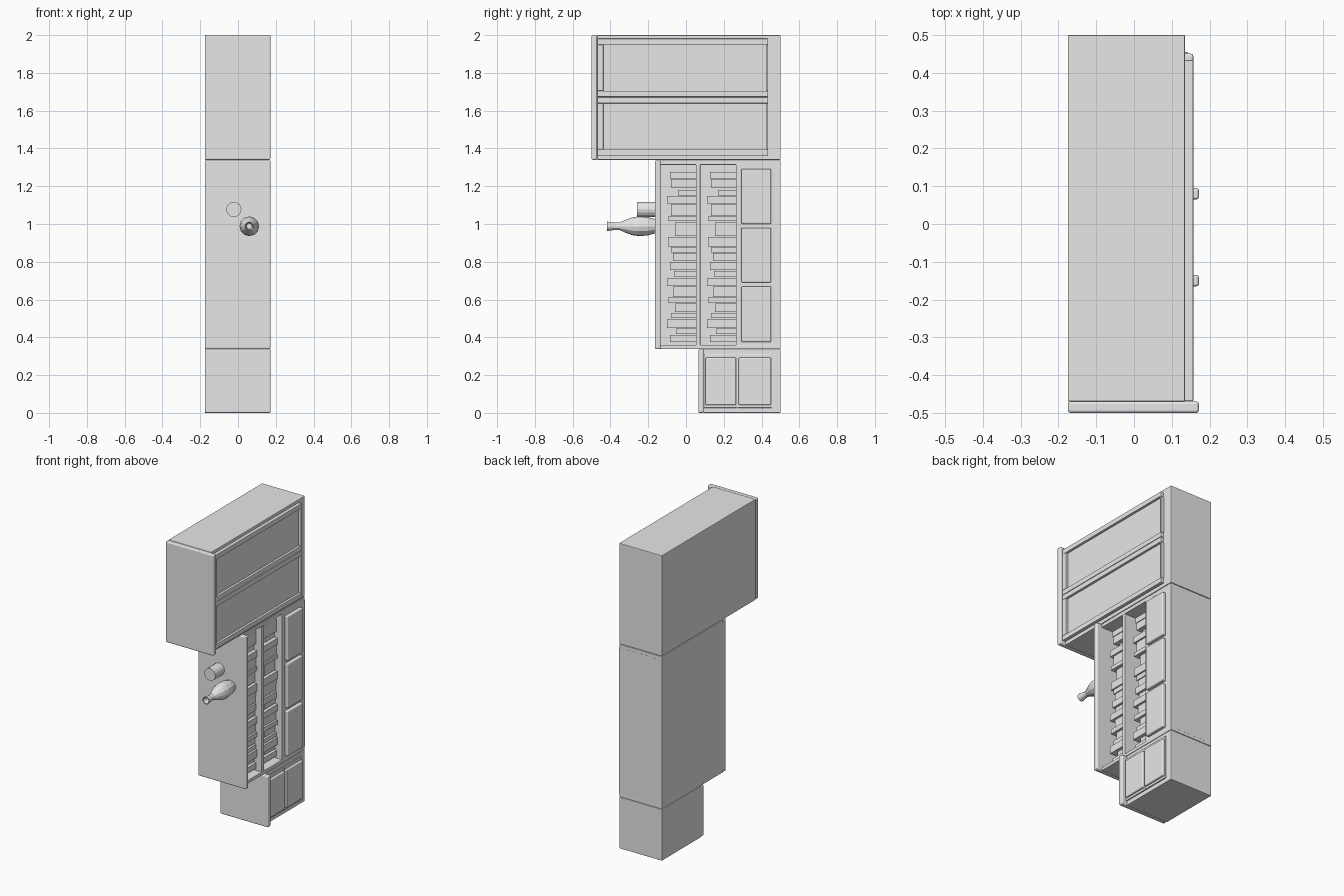
import bpy, bmesh, math
from mathutils import Matrix

if "Cube" in bpy.data.objects:
    bpy.data.objects.remove(bpy.data.objects["Cube"])

grey = bpy.data.materials.new("plain_grey")
grey.diffuse_color = (0.8, 0.8, 0.8, 1)
grey.use_nodes = True
grey.node_tree.nodes["Principled BSDF"].inputs["Base Color"].default_value = grey.diffuse_color

BACK, FRONT, FACE, LIP = -0.175, 0.135, 0.157, 0.172


def finish(name, bm, bevel=0.0, segments=2):
    bmesh.ops.recalc_face_normals(bm, faces=bm.faces)
    me = bpy.data.meshes.new(name)
    bm.to_mesh(me)
    bm.free()
    ob = bpy.data.objects.new(name, me)
    bpy.context.collection.objects.link(ob)
    me.materials.append(grey)
    if bevel:
        m = ob.modifiers.new("bevel", 'BEVEL')
        m.width = bevel
        m.segments = segments
    return ob


def box(name, x0, x1, y0, y1, z0, z1, bevel=0.003, segments=2):
    bm = bmesh.new()
    bmesh.ops.create_cube(bm, size=1)
    for v in bm.verts:
        v.co.x = x0 if v.co.x < 0 else x1
        v.co.y = y0 if v.co.y < 0 else y1
        v.co.z = z0 if v.co.z < 0 else z1
    return finish(name, bm, bevel, segments)


def lathe(name, x, z, profile, sides):
    # turned shape standing out along -y; profile is (radius, y)
    bm = bmesh.new()
    rings = [[bm.verts.new((x + r * math.cos(2 * math.pi * i / sides), y,
                            z + r * math.sin(2 * math.pi * i / sides)))
              for i in range(sides)] for r, y in profile]
    for a, b in zip(rings, rings[1:]):
        for i in range(sides):
            j = (i + 1) % sides
            bm.faces.new((a[i], a[j], b[j], b[i]))
    bm.faces.new(rings[0])
    bm.faces.new(rings[-1])
    return finish(name, bm)


def end_board(name, y, z0, z1):
    box(name, BACK, LIP, y, y + 0.03, z0, z1, 0.007, 3)


# Large cabinet: solid carcass, overhanging end board, two framed doors
box("large_carcass", BACK, FRONT, -0.47, 0.5, 1.34, 2.0)
end_board("large_end_board", -0.5, 1.34, 2.0)
for n, (z0, z1) in enumerate([(1.363, 1.671), (1.673, 1.981)], 1):
    f = 0.032
    box(f"large_door_{n}_lower_stile", FRONT - 0.002, FACE, -0.469, 0.434, z0, z0 + f)
    box(f"large_door_{n}_upper_stile", FRONT - 0.002, FACE, -0.469, 0.434, z1 - f, z1)
    box(f"large_door_{n}_front_rail", FRONT - 0.002, FACE, -0.469, -0.438, z0 + f, z1 - f, 0.002)
    box(f"large_door_{n}_back_rail", FRONT - 0.002, FACE, 0.426, 0.434, z0 + f, z1 - f, 0.002)
    box(f"large_door_{n}_panel", FRONT - 0.002, 0.142, -0.44, 0.43, z0 + f, z1 - f, 0)

# Tall cabinet: open shelving made of boards
Z0, Z1 = 0.338, 1.337
end_board("tall_end_board", -0.165, Z0, Z1)
box("tall_lower_side", BACK, FRONT, -0.137, 0.5, Z0, 0.36)
box("tall_upper_side", BACK, FRONT, -0.137, 0.5, 1.313, Z1)
box("tall_back_panel", BACK, BACK + 0.02, -0.137, 0.5, 0.355, 1.32, 0)
for n, y in enumerate((0.053, 0.265), 1):
    box(f"tall_shelf_{n}", BACK + 0.01, FRONT, y, y + 0.023, 0.358, 1.315, 0.002)
box("tall_drawer_body", BACK + 0.01, FRONT - 0.001, 0.28, 0.5, 0.358, 1.315, 0)
for n, (z0, z1) in enumerate([(0.375, 0.67), (0.69, 0.98), (1.0, 1.292)], 1):
    box(f"tall_drawer_{n}", FRONT - 0.004, FACE, 0.293, 0.451, z0, z1, 0.007, 3)

# Books: (lower z, upper z, height) repeated on both shelves
books = [(1.24, 1.275, .138), (1.19, 1.238, .132), (1.15, 1.18, .095), (1.108, 1.148, .153),
         (1.043, 1.106, .132), (1.016, 1.041, .148), (.937, 1.01, .111), (.88, .931, .148),
         (.848, .878, .132), (.805, .846, .122), (.757, .80, .138), (.72, .752, .117),
         (.672, .714, .153), (.614, .67, .122), (.582, .612, .148), (.535, .58, .111),
         (.503, .53, .132), (.45, .498, .153), (.418, .448, .106), (.375, .412, .138)]
for s, y in enumerate((0.053, 0.265), 1):
    for n, (z0, z1, h) in enumerate(books, 1):
        box(f"shelf_{s}_book_{n}", -0.12, 0.04 + h * 0.4, y - h, y, z0, z1, 0)

# Small cabinet: solid carcass, end board, two drawers
box("small_carcass", BACK, FRONT, 0.093, 0.5, 0, 0.336)
end_board("small_end_board", 0.065, 0, 0.336)
for n, (y0, y1) in enumerate([(0.096, 0.27), (0.272, 0.455)], 1):
    box(f"small_drawer_back_{n}", FRONT - 0.002, 0.143, y0, y1, 0.027, 0.312, 0.002)
    box(f"small_drawer_{n}", FRONT, FACE, y0 + 0.007, y1 - 0.005, 0.042, 0.292, 0.006, 3)

# Ornaments standing on the tall cabinet's end board
lathe("cup", -0.022, 1.077, [(0.040, -0.163), (0.040, -0.26)], 16)
lathe("vase", 0.06, 0.988, [(0.038, -0.163), (0.049, -0.205), (0.052, -0.25), (0.047, -0.285),
                            (0.034, -0.32), (0.020, -0.352), (0.019, -0.375), (0.025, -0.418),
                            (0.020, -0.418), (0.015, -0.38)], 12)
